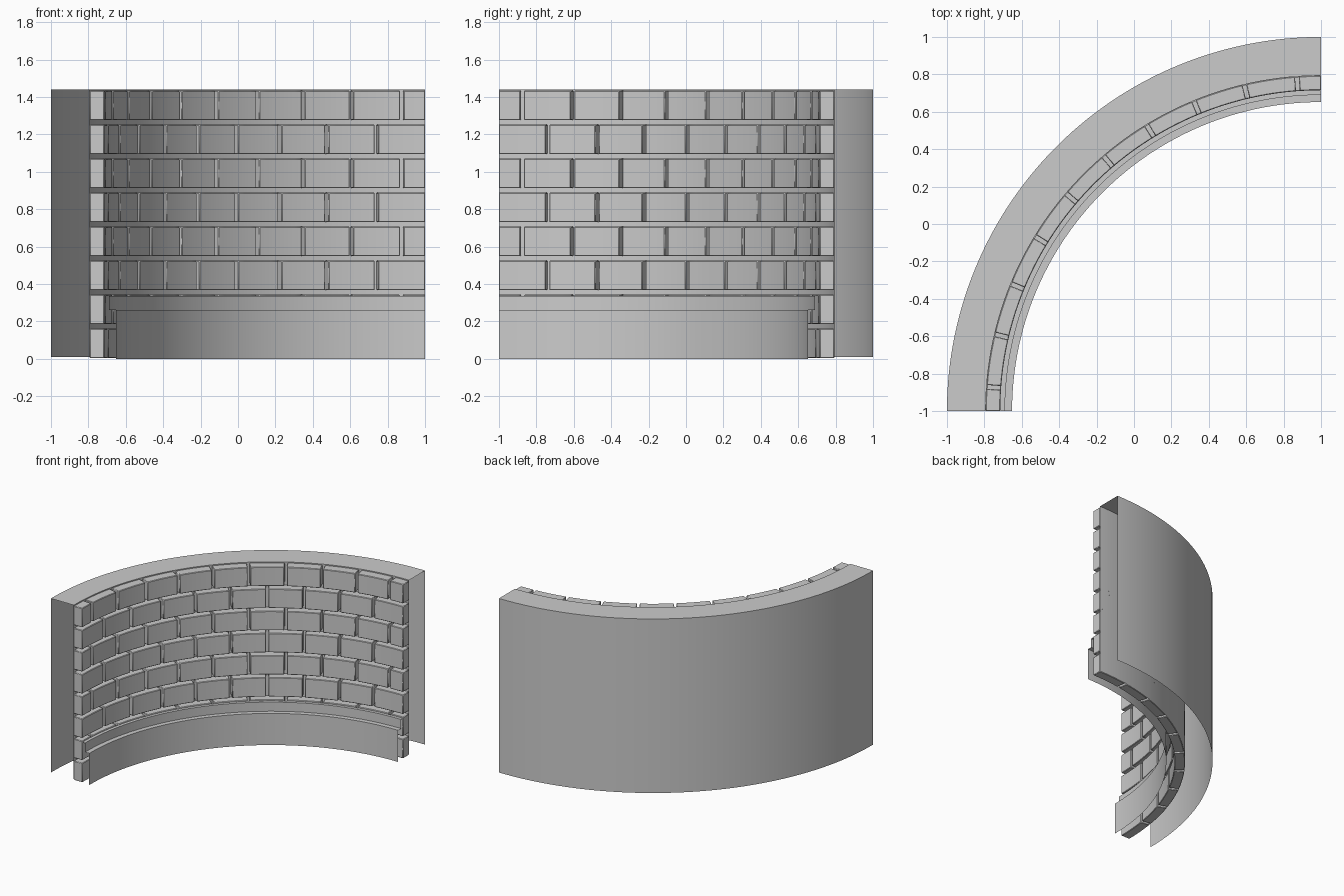
import bpy, bmesh, math

if "Cube" in bpy.data.objects:
    bpy.data.objects.remove(bpy.data.objects["Cube"])

CX, CY = 1.0, -1.0            # centre of the quarter circle
R_OUT, R_BACK, R_FACE = 2.0, 1.793, 1.715
ROWS, PITCH, BRICK_H = 8, 0.1818, 0.157
STEP = 9.08                   # degrees from joint to joint
GAP = 0.66                    # joint width in degrees


def polar(r, deg, z):
    a = math.radians(deg)
    return (CX - r * math.sin(a), CY + r * math.cos(a), z)


def sweep(bm, profile, a0, a1, segs, closed=False):
    """Sweep an (r, z) profile along the arc; closed profiles get end caps."""
    rings = []
    for i in range(segs + 1):
        a = a0 + (a1 - a0) * i / segs
        rings.append([bm.verts.new(polar(r, a, z)) for r, z in profile])
    n = len(profile)
    for i in range(segs):
        for j in range(n if closed else n - 1):
            k = (j + 1) % n
            bm.faces.new((rings[i][j], rings[i + 1][j], rings[i + 1][k], rings[i][k]))
    if closed:
        bm.faces.new(rings[0])
        bm.faces.new(rings[-1][::-1])


def finish(bm, name, recalc=False):
    if recalc:
        bmesh.ops.recalc_face_normals(bm, faces=bm.faces)
    mesh = bpy.data.meshes.new(name)
    bm.to_mesh(mesh)
    bm.free()
    ob = bpy.data.objects.new(name, mesh)
    bpy.context.collection.objects.link(ob)
    bpy.ops.object.select_all(action='DESELECT')
    bpy.context.view_layer.objects.active = ob
    ob.select_set(True)
    bpy.ops.object.shade_smooth_by_angle(angle=math.radians(30))
    return ob


# Wall shell: outer skin, top cap and mortar skin, open at ends and bottom
bm = bmesh.new()
sweep(bm, [(R_OUT, 0.01), (R_OUT, 1.44), (R_BACK, 1.44), (R_BACK, 0.01)], 0, 90, 80)
finish(bm, "wall_shell")

# Brick courses in running bond, clipped flush at both ends
for row in range(ROWS):
    z0 = 0.004 + row * PITCH
    z1 = z0 + BRICK_H
    if row % 2:
        joints = [45 + STEP * (k - 4.5) for k in range(10)]
    else:
        joints = [45 + STEP * (k - 4) for k in range(9)]
    starts = [0] + [j + GAP / 2 for j in joints]
    ends = [j - GAP / 2 for j in joints] + [90]
    section = [(R_BACK, z0), (R_BACK, z1), (R_FACE, z1), (R_FACE, z0)]
    bm = bmesh.new()
    for a, b in zip(starts, ends):
        sweep(bm, section, a, b, 6, closed=True)
    ob = finish(bm, f"brick_course_{row + 1}", recalc=True)
    bev = ob.modifiers.new("worn_edges", 'BEVEL')
    bev.width = 0.004
    bev.segments = 1
    bev.limit_method = 'ANGLE'
    bev.angle_limit = math.radians(40)

# Stepped baseboard, a thin open skin in front of the lower bricks
bm = bmesh.new()
sweep(bm, [(R_FACE, 0.335), (1.69, 0.335), (1.69, 0.26), (1.652, 0.26), (1.652, 0.0)],
      0, 90, 80)
finish(bm, "baseboard")
